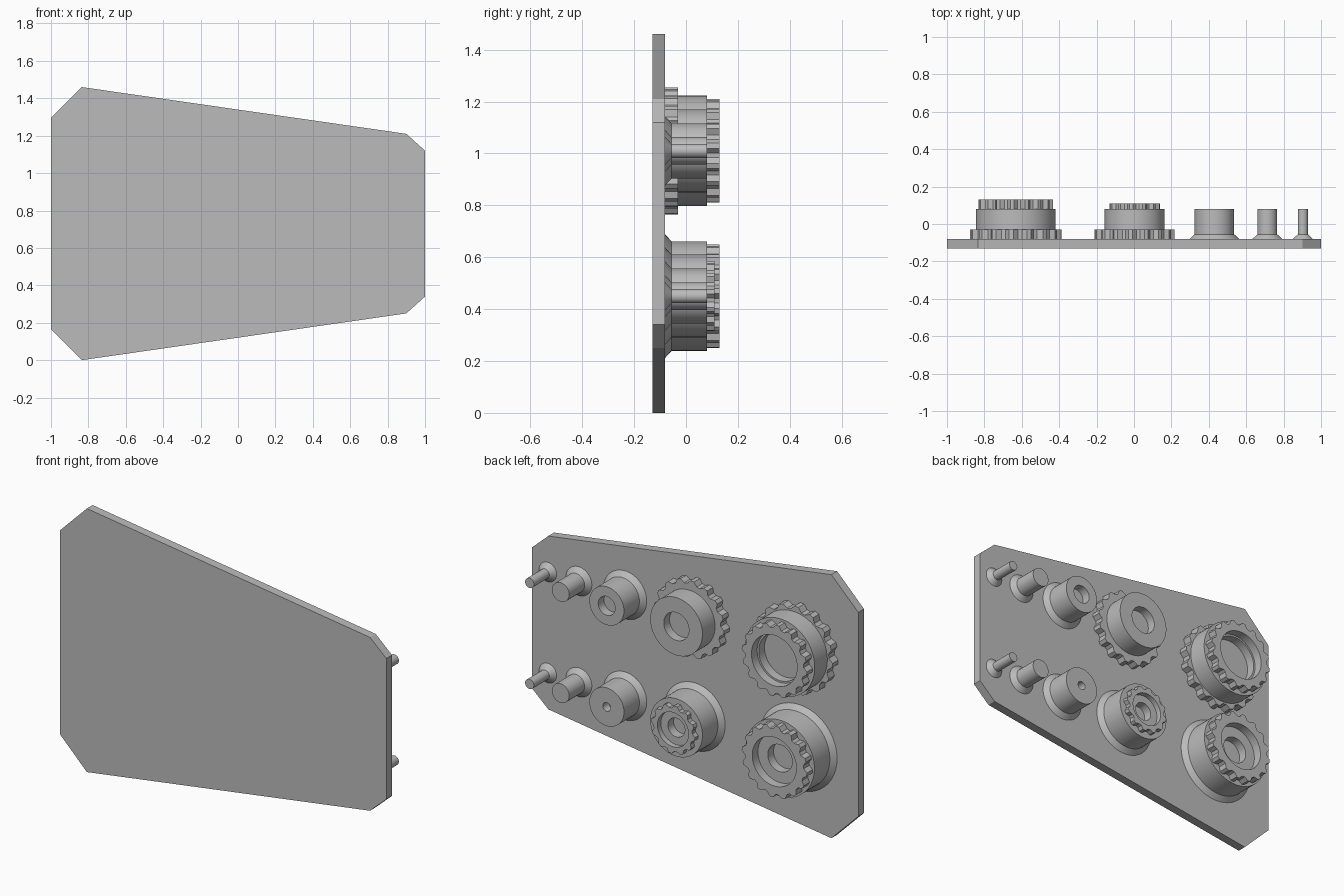
import bpy, bmesh
from math import sin, cos, pi, radians

cube = bpy.data.objects.get("Cube")
if cube:
    bpy.data.objects.remove(cube, do_unlink=True)

grey = bpy.data.materials.new("plain_grey")
grey.use_nodes = True
colour = (0.5, 0.5, 0.5, 1)
grey.diffuse_color = colour
grey.node_tree.nodes["Principled BSDF"].inputs["Base Color"].default_value = colour

BACK, LIP, TOP = -0.08, -0.055, 0.08   # plate back, flange top, body top
GEAR_TOP, FLOOR = -0.03, 0.03          # base gear top, hole floor


def finish(bm, name):
    bmesh.ops.recalc_face_normals(bm, faces=bm.faces)
    mesh = bpy.data.meshes.new(name)
    bm.to_mesh(mesh)
    bm.free()
    mesh.materials.append(grey)
    obj = bpy.data.objects.new(name, mesh)
    bpy.context.collection.objects.link(obj)
    bpy.ops.object.select_all(action="DESELECT")
    obj.select_set(True)
    bpy.context.view_layer.objects.active = obj
    bpy.ops.object.shade_smooth_by_angle(angle=radians(30))


def lathe(name, x, z, rings, teeth=16):
    """Stack rings of (radius, y, tooth depth) along y and cap both ends."""
    bm = bmesh.new()
    count = teeth * 4
    loops = []
    for r, y, depth in rings:
        loop = []
        for i in range(count):
            a = 2 * pi * (i + 0.5) / count
            rr = r - (depth if i % 4 > 1 else 0)
            loop.append(bm.verts.new((x + rr * cos(a), y, z + rr * sin(a))))
        loops.append(loop)
    for a, b in zip(loops, loops[1:]):
        for i in range(count):
            j = (i + 1) % count
            bm.faces.new((a[i], a[j], b[j], b[i]))
    bm.faces.new(loops[0])
    bm.faces.new(loops[-1])
    finish(bm, name)


def flange(r):
    return [(r + 0.027, BACK, 0), (r, LIP, 0), (r, TOP, 0)]


def base_gear(r, body, depth):
    return [(r, BACK, depth), (r, GEAR_TOP, depth), (body, GEAR_TOP, 0), (body, TOP, 0)]


def top_gear(r, y, depth):
    return [(r, TOP, depth), (r, y, depth)]


def hole(r, start, floor=FLOOR):
    return [(r, start, 0), (r, floor, 0)]


# Tapered backing plate with clipped corners
half = [(-1, 0.565), (-0.835, 0.73), (0.9, 0.48), (1, 0.39)]
outline = half + [(x, -h) for x, h in reversed(half)]
bm = bmesh.new()
face = bm.faces.new([bm.verts.new((x, -0.13, 0.73 + h)) for x, h in outline])
ext = bmesh.ops.extrude_face_region(bm, geom=[face])
moved = [v for v in ext["geom"] if isinstance(v, bmesh.types.BMVert)]
bmesh.ops.translate(bm, verts=moved, vec=(0, 0.05, 0))
finish(bm, "backing_plate")

HIGH, LOW = 1.01, 0.45
X1, X2, X3, X4, X5 = -0.632, 0.003, 0.43, 0.713, 0.903

# Largest hubs
lathe("upper_large_hub", X1, HIGH, base_gear(0.245, 0.213, 0.022)
      + top_gear(0.2, 0.13, 0.02) + hole(0.14, 0.13, TOP) + hole(0.13, TOP))
lathe("lower_large_hub", X1, LOW, flange(0.211)
      + top_gear(0.2, 0.13, 0.02) + hole(0.135, 0.13, TOP) + hole(0.075, TOP))

# Medium hubs
lathe("upper_medium_hub", X2, HIGH, base_gear(0.215, 0.16, 0.02) + hole(0.077, TOP))
lathe("lower_medium_hub", X2, LOW, flange(0.16)
      + top_gear(0.135, 0.11, 0.016) + hole(0.095, 0.11, TOP) + hole(0.052, TOP), 12)

# Small hubs and solid pegs, one in each row
for row, z, bore in (("upper", HIGH, 0.052), ("lower", LOW, 0.024)):
    lathe(row + "_small_hub", X3, z, flange(0.106) + hole(bore, TOP))
    lathe(row + "_thick_peg", X4, z, flange(0.053), 12)
    lathe(row + "_thin_peg", X5, z, flange(0.027), 8)
